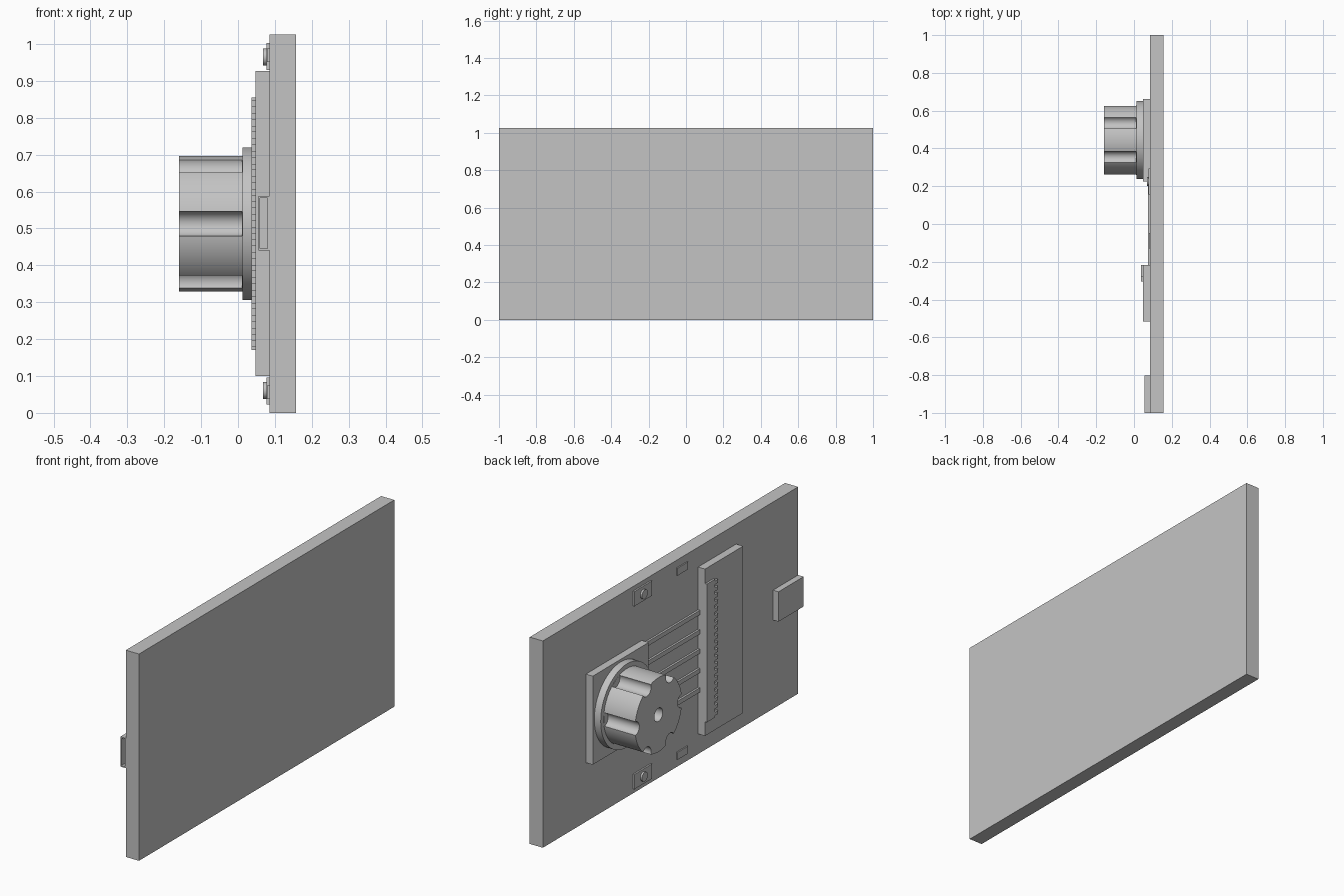
import bpy
from math import sin, cos, pi, radians

cube = bpy.data.objects.get("Cube")
if cube:
    bpy.data.objects.remove(cube, do_unlink=True)

grey = bpy.data.materials.new("plain grey")
grey.use_nodes = True
COLOUR = (0.55, 0.55, 0.55, 1)
grey.diffuse_color = COLOUR
grey.node_tree.nodes["Principled BSDF"].inputs["Base Color"].default_value = COLOUR

FACE = 0.085            # x of the panel's component side
MID = 0.5125            # mid height
KNOB_Y = 0.444


def finish(name):
    ob = bpy.context.object
    ob.name = ob.data.name = name
    ob.data.materials.append(grey)
    return ob


def box(name, x, y, z):
    """Box from (min, max) pairs."""
    bpy.ops.mesh.primitive_cube_add(size=1, location=[sum(p) / 2 for p in (x, y, z)])
    ob = finish(name)
    ob.scale = [p[1] - p[0] for p in (x, y, z)]
    bpy.ops.object.transform_apply(location=False, rotation=False, scale=True)
    return ob


def disc(name, x, y, z, radius, sides=64):
    """Cylinder along x, from x[0] to x[1]."""
    bpy.ops.mesh.primitive_cylinder_add(
        vertices=sides, radius=radius, depth=x[1] - x[0],
        location=(sum(x) / 2, y, z), rotation=(0, pi / 2, 0))
    ob = finish(name)
    bpy.ops.object.transform_apply(location=False, rotation=True, scale=False)
    bpy.ops.object.shade_smooth_by_angle(angle=radians(30))
    return ob


def cut(target, cutter):
    """Subtract the cutter and delete it."""
    mod = target.modifiers.new("cut", "BOOLEAN")
    mod.operation, mod.solver, mod.object = "DIFFERENCE", "EXACT", cutter
    bpy.ops.object.select_all(action="DESELECT")
    bpy.context.view_layer.objects.active = target
    target.select_set(True)
    bpy.ops.object.modifier_apply(modifier=mod.name)
    bpy.data.objects.remove(cutter, do_unlink=True)


# Main panel
box("panel", (FACE, 0.157), (-1, 1), (0, 1.025))

# Knob on its square base: six flutes and a centre hole
box("knob_base", (0.047, FACE), (0.225, 0.663), (0.293, 0.732))
disc("knob_flange", (0.012, 0.047), KNOB_Y, MID, 0.207)
knob = disc("knob", (-0.16, 0.012), KNOB_Y, MID, 0.184, 96)
for i in range(6):
    a = i * pi / 3
    cut(knob, disc("flute_cutter", (-0.2, 0.011), KNOB_Y + 0.184 * cos(a),
                   MID + 0.184 * sin(a), 0.034, 32))
cut(knob, disc("hole_cutter", (-0.2, -0.12), KNOB_Y, MID, 0.033, 32))
bpy.ops.object.shade_smooth_by_angle(angle=radians(30))

# Long circuit board with a toothed contact strip
box("board", (0.047, FACE), (-0.515, -0.216), (0.1, 0.927))
box("contact_strip", (0.037, 0.047), (-0.28, -0.216), (0.17, 0.855))
PITCH = 0.685 / 20
for i in range(20):
    z = 0.17 + (i + 0.25) * PITCH
    box(f"contact_{i + 1}", (0.037, 0.047), (-0.305, -0.28), (z, z + PITCH / 2))

# Wires from the knob base to the board
for i in range(5):
    z = MID + (i - 2) * 0.096
    box(f"wire_{i + 1}", (0.075, FACE), (-0.216, 0.225), (z - 0.011, z + 0.011))

# Socket at the end, open towards the front
socket = box("socket", (0.055, FACE), (-1, -0.803), (0.44, 0.588))
cut(socket, box("socket_cutter", (0.06, 0.08), (-1.1, -0.85), (0.446, 0.582)))

# Button and chip pairs, mirrored about mid height
for side, s in (("upper", 1), ("lower", -1)):
    def span(a, b):
        return tuple(sorted((MID + s * a, MID + s * b)))
    box(side + "_button_plate", (0.077, FACE), (0.155, 0.295), span(0.417, 0.49))
    disc(side + "_button", (0.068, 0.077), 0.225, MID + s * 0.452, 0.023, 32)
    box(side + "_chip", (0.079, FACE), (-0.13, -0.047), span(0.438, 0.475))
